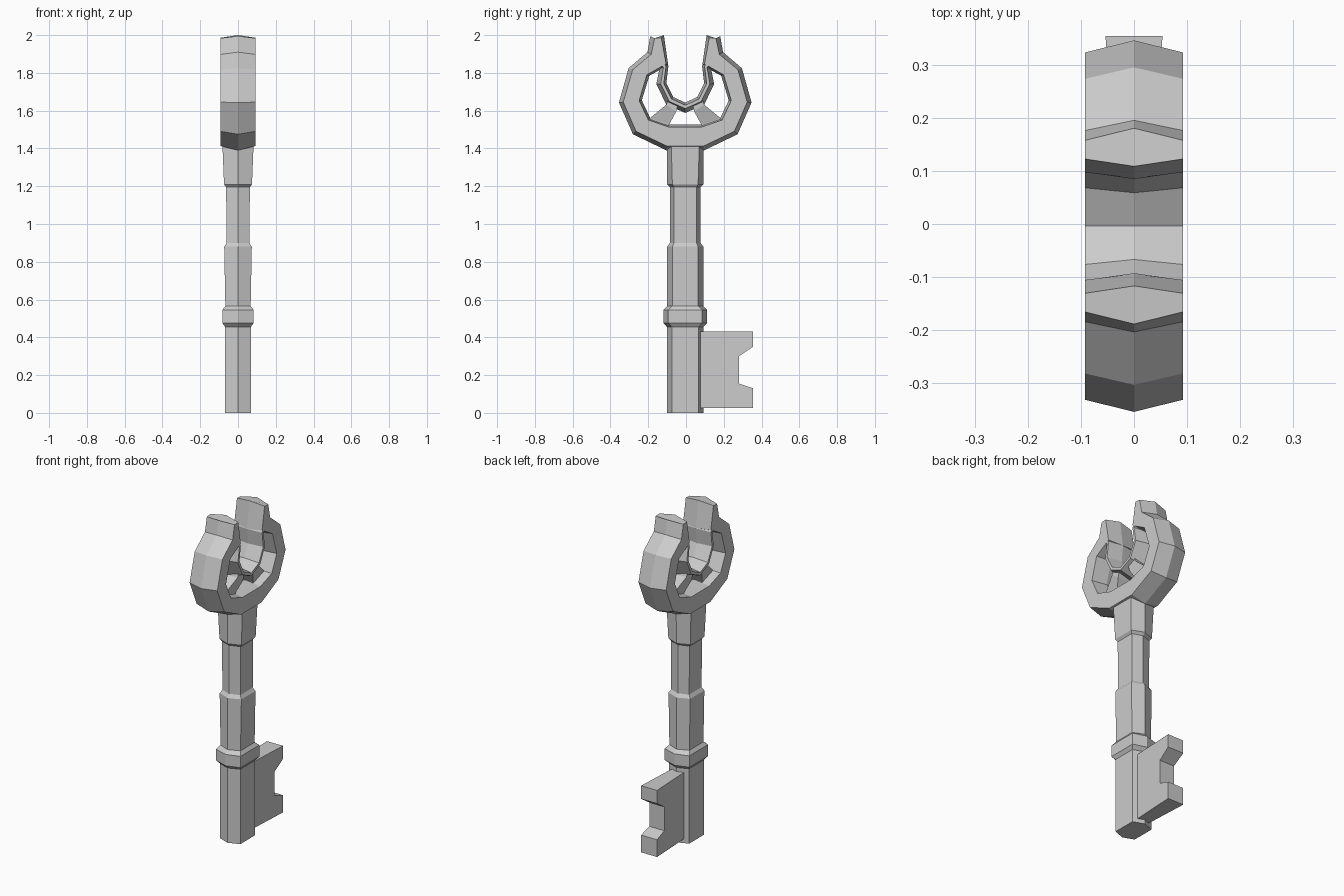
import bpy
import bmesh
from mathutils import Vector

cube = bpy.data.objects.get("Cube")
if cube:
    bpy.data.objects.remove(cube, do_unlink=True)

grey = bpy.data.materials.new("plain grey")
grey.use_nodes = True
grey.diffuse_color = (0.6, 0.6, 0.6, 1)
grey.node_tree.nodes["Principled BSDF"].inputs["Base Color"].default_value = (0.6, 0.6, 0.6, 1)

MID = -0.004      # y of the shaft axis
BOW_W = 0.093     # half thickness of the bow


def loft(name, sections):
    """Skin a row of equal-sized closed sections and cap both ends."""
    bm = bmesh.new()
    rings = [[bm.verts.new(p) for p in s] for s in sections]
    n = len(rings[0])
    for a, b in zip(rings, rings[1:]):
        for k in range(n):
            j = (k + 1) % n
            bm.faces.new((a[k], a[j], b[j], b[k]))
    bm.faces.new(rings[0])
    bm.faces.new(rings[-1])
    bmesh.ops.recalc_face_normals(bm, faces=bm.faces)
    mesh = bpy.data.meshes.new(name)
    bm.to_mesh(mesh)
    bm.free()
    mesh.materials.append(grey)
    obj = bpy.data.objects.new(name, mesh)
    bpy.context.collection.objects.link(obj)
    return obj


def shaft_ring(z, w, ridge, flat):
    """Long hexagon with its ridges at the front and back."""
    pts = ((0, -ridge), (w, -flat), (w, flat), (0, ridge), (-w, flat), (-w, -flat))
    return [(x, y + MID, z) for x, y in pts]


def bow_ring(outer, inner, drop=0):
    """Hexagonal bar section with a ridge on its outer and inner edge."""
    o, i = (Vector((0, y + MID, z)) for y, z in (outer, inner))
    d = (i - o).normalized()
    side, down = Vector((BOW_W, 0, 0)), Vector((0, 0, -drop))
    of, inf = o + d * 0.023 + down, i - d * 0.014 + down
    return [o, of + side, inf + side, i, inf - side, of - side]


def bow_band(name, pairs, drop=0):
    """Bar along a half outline, mirrored to the other side."""
    flip = [[(-y, z) for y, z in p] for p in reversed(pairs[:-1])]
    rows = pairs + flip
    last = len(rows) - 1
    loft(name, [bow_ring(o, i, drop if k in (0, last) else 0)
                for k, (o, i) in enumerate(rows)])


# Stepped shaft: height, half width, ridge reach, flat reach
loft("shaft", [shaft_ring(*r) for r in (
    (0, .068, .097, .071), (.455, .068, .097, .071),
    (.476, .083, .116, .09), (.545, .083, .116, .09),
    (.566, .067, .096, .068), (.88, .073, .096, .068),
    (.90, .06, .081, .06), (1.195, .063, .081, .06),
    (1.21, .074, .097, .068), (1.41, .082, .098, .074))])

# Open outer ring of the bow
bow_band("bow_ring", [
    ((.185, 1.995), (.113, 2.0)), ((.2, 1.91), (.09, 1.84)),
    ((.3, 1.825), (.19, 1.785)), ((.351, 1.643), (.23, 1.655)),
    ((.277, 1.475), (.185, 1.56)), ((.1, 1.39), (.085, 1.527)),
    ((0, 1.39), (0, 1.527))], drop=0.013)

# Inner cradle hanging between the tips
bow_band("bow_cradle", [
    ((.165, 1.855), (.11, 1.88)), ((.137, 1.822), (.089, 1.838)),
    ((.153, 1.74), (.1, 1.745)), ((.1, 1.632), (.063, 1.672)),
    ((0, 1.588), (0, 1.643))])

# Struts joining cradle and ring
for name, s in (("left_strut", 1), ("right_strut", -1)):
    rows = ((.07, (.09, 1.66), (.04, 1.625)), (.07, (.1, 1.632), (.048, 1.595)),
            (.045, (.187, 1.56), (.085, 1.527)), (.045, (.2, 1.54), (.09, 1.5)))
    loft(name, [[(x, s * y + MID, z) for x, (y, z) in
                 ((w, a), (w, b), (-w, b), (-w, a))] for w, a, b in rows])

# Notched bit, slightly thinner toward the shaft
outline = ((.06, .43), (.28, .43), (.355, .43), (.355, .35), (.28, .30),
           (.28, .155), (.355, .13), (.355, .025), (.28, .025), (.06, .025))
loft("bit", [[(s * (.036 + .05 * y), y, z) for y, z in outline] for s in (1, -1)])
